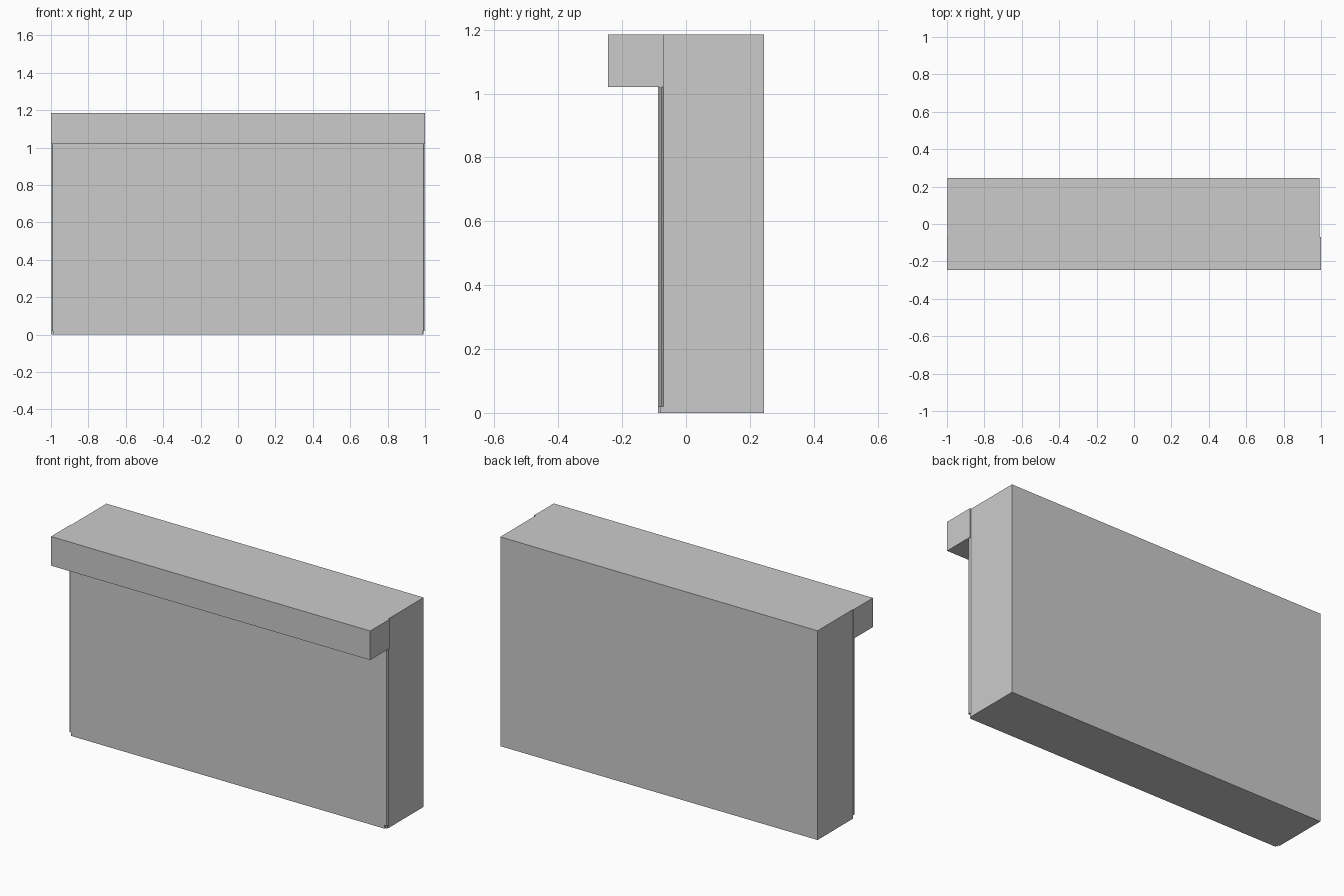
import bpy, bmesh

if "Cube" in bpy.data.objects:
    bpy.data.objects.remove(bpy.data.objects["Cube"])


def prism(name, outline, z0, z1):
    """Extrude an (x, y) outline between two heights."""
    bm = bmesh.new()
    base = bm.faces.new([bm.verts.new((x, y, z0)) for x, y in outline])
    top = bmesh.ops.extrude_face_region(bm, geom=[base])["geom"]
    bmesh.ops.translate(bm, vec=(0, 0, z1 - z0),
                        verts=[v for v in top if isinstance(v, bmesh.types.BMVert)])
    bmesh.ops.recalc_face_normals(bm, faces=bm.faces)
    mesh = bpy.data.meshes.new(name)
    bm.to_mesh(mesh)
    bm.free()
    obj = bpy.data.objects.new(name, mesh)
    bpy.context.collection.objects.link(obj)
    return obj


def box(name, x0, x1, y0, y1, z0, z1):
    return prism(name, [(x0, y0), (x1, y0), (x1, y1), (x0, y1)], z0, z1)


FRONT, SEAM, BACK = -0.088, -0.07, 0.245
LEDGE, TOP = 1.02, 1.185

# Main cabinet block
box("body", -0.996, 0.992, SEAM, BACK, 0, TOP)

# Overhanging top box
box("header", -1.0, 1.0, -0.245, SEAM, LEDGE, TOP)

# Thin front panel under the header
box("front_panel", -0.985, 0.98, FRONT, SEAM, 0, LEDGE)

# Faceted edge trims, stopping short of the bottom, with a small foot below
for side, label, inner in ((-1, "left", 0.985), (1, "right", 0.98)):
    trim = [(inner, FRONT), (0.992, FRONT), (0.998, -0.082),
            (0.998, -0.077), (0.992, SEAM), (inner, SEAM)]
    prism(label + "_edge_trim", [(side * x, y) for x, y in trim], 0.02, LEDGE)
    box(label + "_foot", side * inner, side * 0.99, -0.08, SEAM, 0, 0.02)
